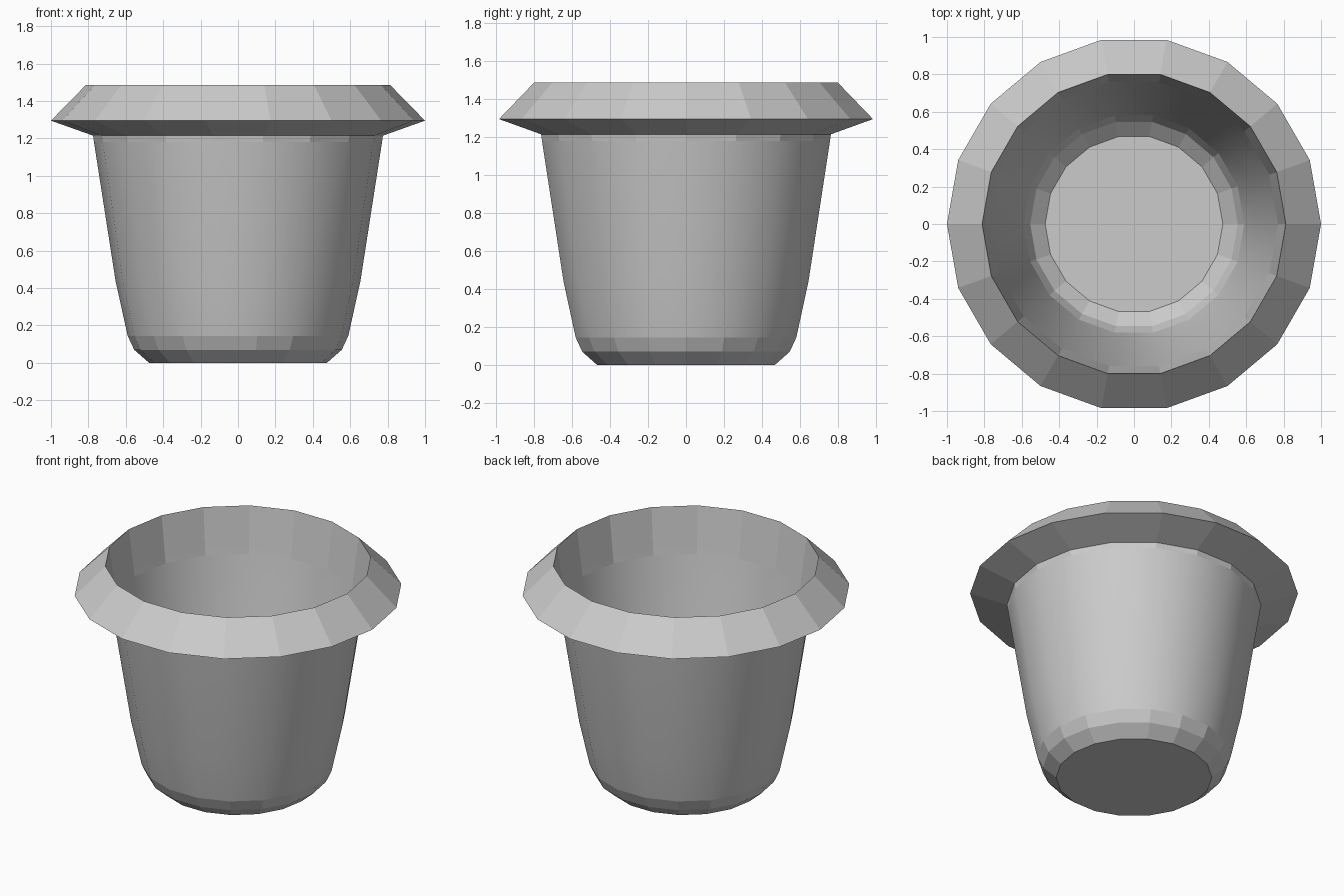
import bpy
import bmesh
from math import cos, sin, tau

SIDES = 18

cube = bpy.data.objects.get("Cube")
if cube:
    bpy.data.objects.remove(cube, do_unlink=True)

grey = bpy.data.materials.new("pot_grey")
grey.use_nodes = True
colour = (0.6, 0.6, 0.6, 1)
grey.diffuse_color = colour
grey.node_tree.nodes["Principled BSDF"].inputs["Base Color"].default_value = colour


def lathe(name, profile, closed=False, floor=False, smooth_range=None):
    """Spin (radius, height) points around z; smooth only faces inside smooth_range."""
    bm = bmesh.new()
    rings = [[bm.verts.new((r * cos(tau * i / SIDES), r * sin(tau * i / SIDES), z))
              for i in range(SIDES)] for r, z in profile]
    pairs = list(zip(rings, rings[1:]))
    if closed:
        pairs.append((rings[-1], rings[0]))
    for low, high in pairs:
        for i in range(SIDES):
            j = (i + 1) % SIDES
            bm.faces.new((low[i], low[j], high[j], high[i]))
    if floor:
        bm.faces.new(rings[0][::-1])
    for face in bm.faces:
        z = face.calc_center_median().z
        face.smooth = bool(smooth_range) and smooth_range[0] < z < smooth_range[1]
    mesh = bpy.data.meshes.new(name)
    bm.to_mesh(mesh)
    bm.free()
    mesh.materials.append(grey)
    obj = bpy.data.objects.new(name, mesh)
    bpy.context.collection.objects.link(obj)
    return obj


# Thin tapered bowl: chamfered foot, smooth wall, faceted band under the rim
lathe("pot_body",
      [(0.475, 0), (0.555, 0.07), (0.59, 0.145), (0.655, 0.44),
       (0.77, 1.18), (0.775, 1.215)],
      floor=True, smooth_range=(0.145, 1.18))

# Flared rim with a wedge cross-section
lathe("pot_rim", [(0.775, 1.215), (1.0, 1.295), (0.812, 1.487)], closed=True)
